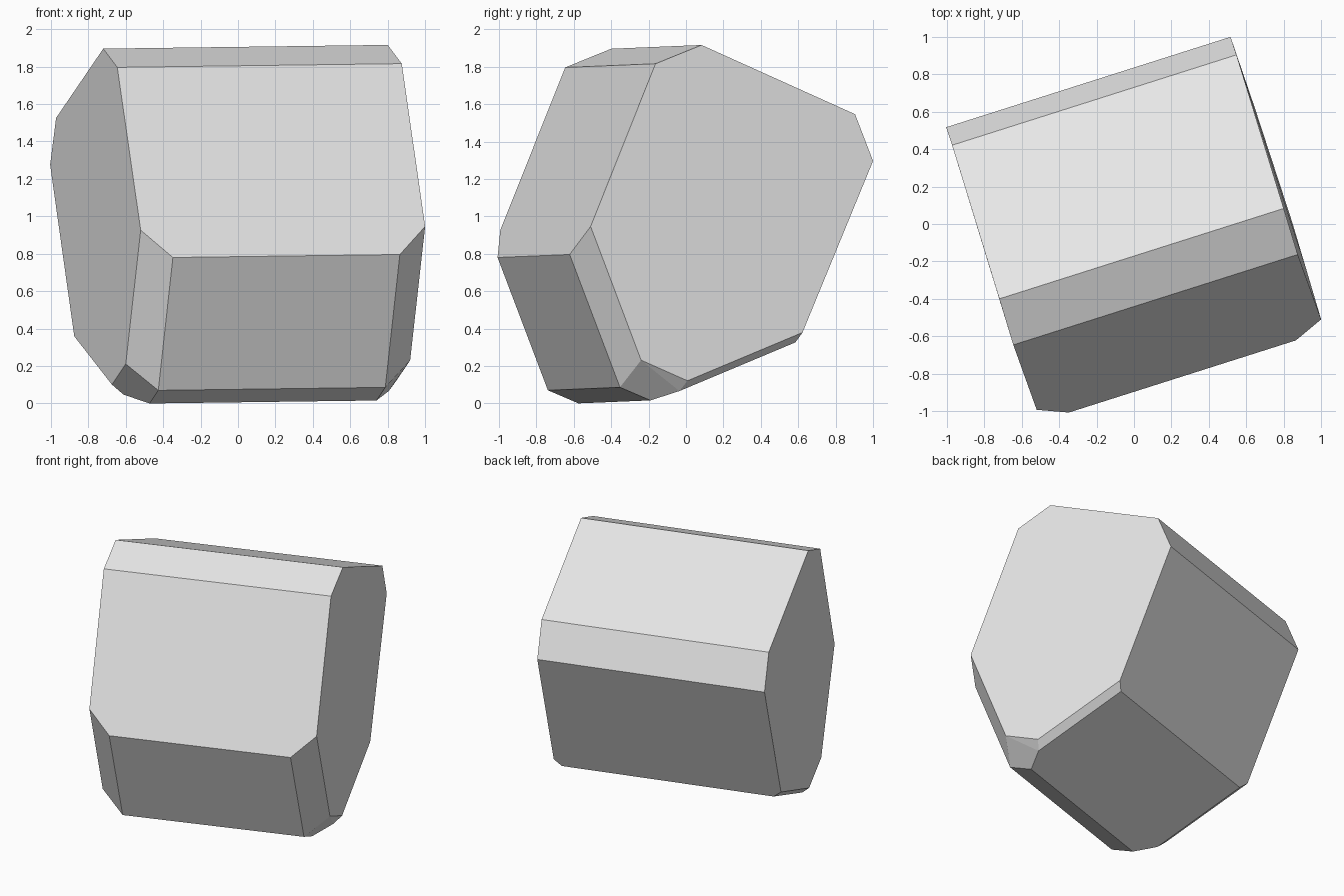
import bpy
import bmesh
import math
from mathutils import Vector

default_cube = bpy.data.objects.get("Cube")
if default_cube:
    bpy.data.objects.remove(default_cube, do_unlink=True)

# Long axis of the tilted block, from its right end to its left end
AXIS = Vector((1.52, 0.483, 0.02))

# Corners of the left end, grouped by the share of the axis they span:
# full-width octagon, slim lower bevel, wide front bevel
CORNERS = {
    1.0: [(0.80, 0.083, 1.92), (0.548, 0.904, 1.55), (0.516, 1.0, 1.30),
          (0.645, 0.623, 0.383), (0.846, 0.008, 0.125), (0.92, -0.24, 0.235),
          (1.0, -0.51, 0.95), (0.875, -0.163, 1.82)],
    0.932: [(0.605, 0.585, 0.33), (0.805, -0.035, 0.07)],
    0.798: [(0.865, -0.622, 0.80), (0.787, -0.353, 0.09), (0.74, -0.19, 0.02)],
}


def make_material(name, color):
    mat = bpy.data.materials.new(name)
    mat.use_nodes = True
    mat.diffuse_color = color
    mat.node_tree.nodes["Principled BSDF"].inputs["Base Color"].default_value = color
    return mat


# Faceted block: both ends wrapped in one convex shell
bm = bmesh.new()
for span, points in CORNERS.items():
    for point in points:
        left = Vector(point)
        bm.verts.new(left)
        bm.verts.new(left - AXIS * span)
bmesh.ops.convex_hull(bm, input=bm.verts[:])

# Merge coplanar triangles into flat facets
bmesh.ops.dissolve_limit(bm, angle_limit=math.radians(5),
                         verts=bm.verts[:], edges=bm.edges[:])
bmesh.ops.recalc_face_normals(bm, faces=bm.faces[:])

# Rest the block on the ground
lowest = min(v.co.z for v in bm.verts)
bmesh.ops.translate(bm, verts=bm.verts[:], vec=(0, 0, -lowest))

mesh = bpy.data.meshes.new("faceted_block")
bm.to_mesh(mesh)
bm.free()
mesh.materials.append(make_material("light_grey", (0.8, 0.8, 0.8, 1.0)))
block = bpy.data.objects.new("faceted_block", mesh)
bpy.context.collection.objects.link(block)
